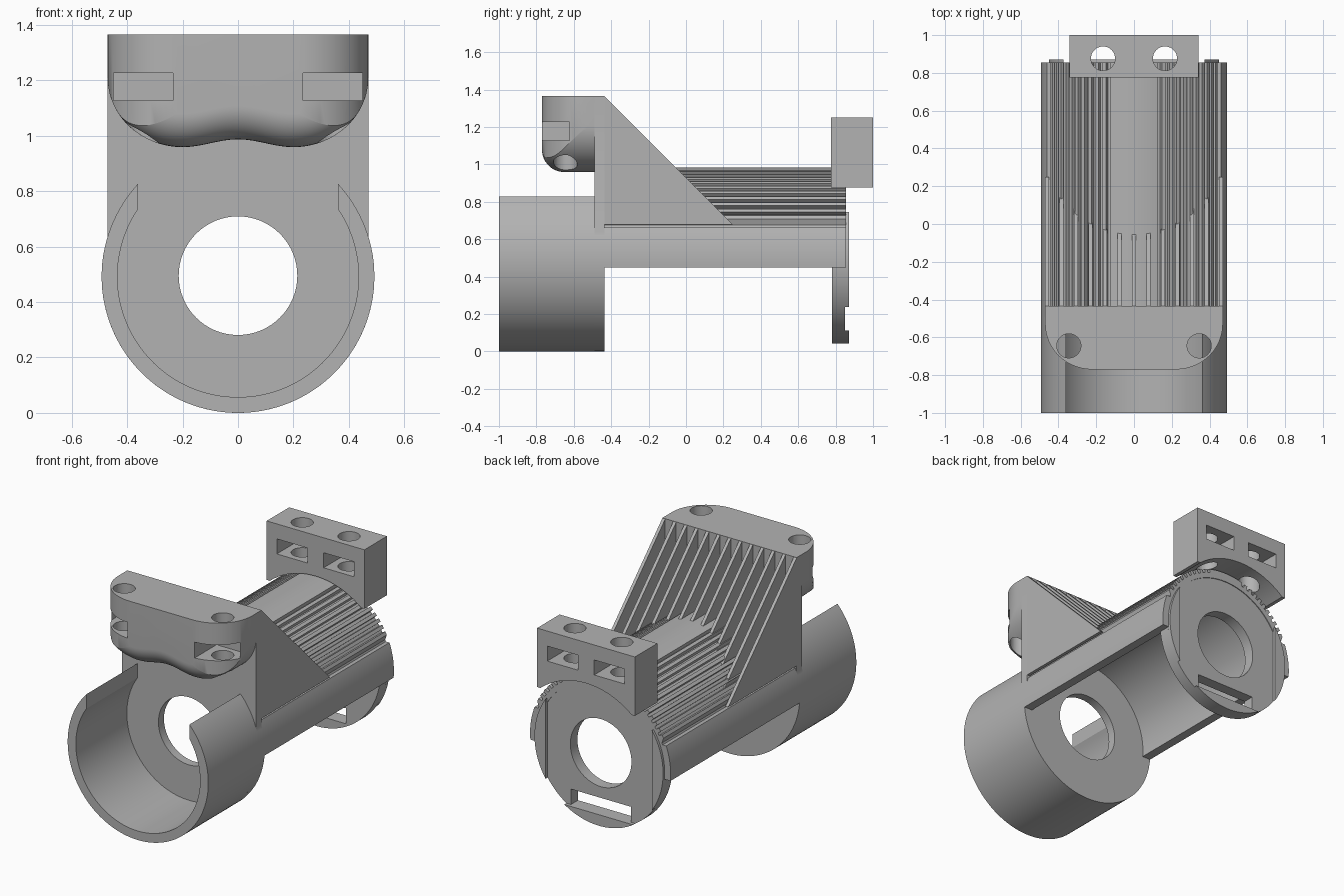
import bpy, bmesh
from math import sin, cos, asin, acos, sqrt, pi, radians

if "Cube" in bpy.data.objects:
    bpy.data.objects.remove(bpy.data.objects["Cube"])

GREY = (0.45, 0.45, 0.45, 1)
mat = bpy.data.materials.new("plain grey")
mat.use_nodes = True
mat.diffuse_color = GREY
mat.node_tree.nodes["Principled BSDF"].inputs["Base Color"].default_value = GREY

R = 0.492       # outer radius, also the height of the tube axis
R_IN = 0.435    # inner radius
WALL = (-0.49, -0.435)
HALF = 0.47     # half width of the bracket
TOP = 1.365


def finish(name, bm):
    bmesh.ops.recalc_face_normals(bm, faces=bm.faces)
    mesh = bpy.data.meshes.new(name)
    bm.to_mesh(mesh)
    bm.free()
    ob = bpy.data.objects.new(name, mesh)
    bpy.context.collection.objects.link(ob)
    mesh.materials.append(mat)
    return ob


def loft(name, rings):
    """Skin a list of equal closed rings and cap both ends."""
    bm = bmesh.new()
    loops = [[bm.verts.new(p) for p in ring] for ring in rings]
    n = len(loops[0])
    for a, b in zip(loops, loops[1:]):
        for i in range(n):
            j = (i + 1) % n
            bm.faces.new((a[i], a[j], b[j], b[i]))
    bm.faces.new(loops[0])
    bm.faces.new(loops[-1])
    return finish(name, bm)


def prism(name, axis, pts, lo, hi):
    """Extrude a 2D profile along x, y or z."""
    place = {"x": lambda p, t: (t, p[0], p[1]),
             "y": lambda p, t: (p[0], t, p[1]),
             "z": lambda p, t: (p[0], p[1], t)}[axis]
    return loft(name, [[place(p, t) for p in pts] for t in (lo, hi)])


def arc(r, a, b, n=64, cx=0, cz=R):
    return [(cx + r * cos(a + (b - a) * i / n), cz + r * sin(a + (b - a) * i / n))
            for i in range(n + 1)]


def circle(r, cx=0, cz=R, n=64):
    return arc(r, 0, 2 * pi, n, cx, cz)[:-1]


def box(name, x, y, z):
    return prism(name, "z", [(x[0], y[0]), (x[1], y[0]), (x[1], y[1]), (x[0], y[1])], *z)


def cut(ob, *cutters):
    for c in cutters:
        mod = ob.modifiers.new("cut", "BOOLEAN")
        mod.operation = "DIFFERENCE"
        mod.solver = "EXACT"
        mod.object = c
    dg = bpy.context.evaluated_depsgraph_get()
    mesh = bpy.data.meshes.new_from_object(ob.evaluated_get(dg))
    ob.modifiers.clear()
    ob.data = mesh
    for c in cutters:
        bpy.data.objects.remove(c)
    return ob


def bore(lo, hi):
    return prism("bore_cutter", "y", circle(0.214, 0, 0.495), lo, hi)


parts = []

# Front sleeve, open at the top between two vertical cuts
a_out, a_in = acos(0.36 / R), acos(0.36 / R_IN)
sleeve = arc(R, a_out, -pi - a_out, 96) + arc(R_IN, -pi - a_in, a_in, 96)
parts.append(prism("front_sleeve", "y", sleeve, -1, WALL[0] + 0.002))

# Upright wall with the round bore
a_side = acos(HALF / R)
wall = arc(R, a_side, -pi - a_side, 96) + [(-HALF, TOP), (HALF, TOP)]
parts.append(cut(prism("bracket_wall", "y", wall, *WALL), bore(-0.6, -0.3)))

# Half-tube body with lengthwise ribs either side of a smooth crown
R_LOW = 0.468
RIBS, first, last = 10, radians(26), radians(75)
pitch = (last - first) / RIBS
side = arc(R, asin(-0.042 / R), radians(20.5), 12)
side += arc(R_LOW, radians(21.5), radians(23), 1)
for i in range(RIBS):
    a = first + i * pitch
    side += arc(R, a, a + pitch * 0.5, 1)
    side += arc(R_LOW, a + pitch * 0.55, a + pitch * 0.95, 1)
crown = arc(R, last, pi - last, 12)
a_bottom = asin(-0.042 / R_IN)
shell = side + crown + [(-x, z) for x, z in reversed(side)]
shell += arc(R_IN, pi - a_bottom, a_bottom, 48)
parts.append(prism("ribbed_body", "y", shell, WALL[1] - 0.002, 0.856))

# Sloping gusset fins between wall and body
FINS = 13
for i in range(FINS):
    x = -0.46 + 0.92 * i / (FINS - 1)
    low = max(R + sqrt(max(0.455 ** 2 - x * x, 0)), 0.68)
    y0 = WALL[1] - 0.002
    tri = [(y0, TOP), (y0 + TOP - low, low), (y0, low)]
    parts.append(prism("gusset_fin", "x", tri, x - 0.01, x + 0.01))


# Clamp head: rounded plan, wavy underside, filleted front lower edge
def underside(x):
    x = abs(x)
    if x < 0.2:
        return 0.973 + 0.014 * cos(pi * x / 0.2)
    s = min((x - 0.2) / 0.27, 1)
    return 0.959 + 0.25 * (1 - sqrt(1 - s * s))


def head_ring(y):
    t = max(0, (-0.53 - y) / 0.24)
    w = 0.22 + 0.25 * sqrt(max(0, 1 - t * t))
    f = max(0, (-0.65 - y) / 0.12)
    lift = 0.12 * (1 - sqrt(max(0, 1 - f * f)))
    xs = [w * sin(-pi / 2 + pi * i / 48) for i in range(49)]
    return [(x, y, underside(x) + lift) for x in xs] + [(w, y, TOP), (-w, y, TOP)]


ys = [-0.485] + [-0.53 - 0.24 * sin(pi / 2 * i / 20) for i in range(21)]
head = loft("clamp_head", [head_ring(y) for y in ys])
cutters = []
for s in (-1, 1):
    cutters.append(prism("head_hole", "z", circle(0.064, s * 0.345, -0.645, 32), 0.8, 1.5))
    cutters.append(box("head_slot", sorted((s * 0.235, s * 0.45)), (-0.9, -0.55), (1.127, 1.227)))
parts.append(cut(head, *cutters))

# Rear end disc with bore and strap slot
disc = prism("end_disc", "y", circle(0.45, 0, R, 96), 0.78, 0.851)
parts.append(cut(disc, bore(0.6, 1), box("strap_slot", (-0.21, 0.21), (0.6, 1), (0.112, 0.21))))

# Raised lips on the disc: left, right and bottom segments
for name, mid, offset in (("left_lip", 0, 0.372), ("right_lip", pi, 0.372),
                          ("bottom_lip", -pi / 2, 0.38)):
    h = acos(offset / 0.45)
    parts.append(prism(name, "y", arc(0.45, mid - h, mid + h, 24), 0.849, 0.872))

# Rear mounting block with a hollowed underside, bolt holes and nut slots
a_arch = asin((0.877 - R) / 0.5)
outline = [(-0.342, 0.877), (-0.342, 1.25), (0.342, 1.25), (0.342, 0.877)]
block = prism("rear_block", "y", outline + arc(0.5, a_arch, pi - a_arch, 32), 0.775, 1)
cutters = []
for s in (-1, 1):
    cutters.append(prism("bolt_hole", "z", circle(0.064, s * 0.164, 0.876, 32), 0.7, 1.5))
    cutters.append(box("nut_slot", sorted((s * 0.057, s * 0.271)), (0.7, 1.1), (1.06, 1.155)))
parts.append(cut(block, *cutters))

# Smooth curved faces and keep hard edges
bpy.ops.object.select_all(action="DESELECT")
for ob in parts:
    ob.select_set(True)
bpy.context.view_layer.objects.active = parts[0]
bpy.ops.object.shade_smooth_by_angle(angle=radians(25))
